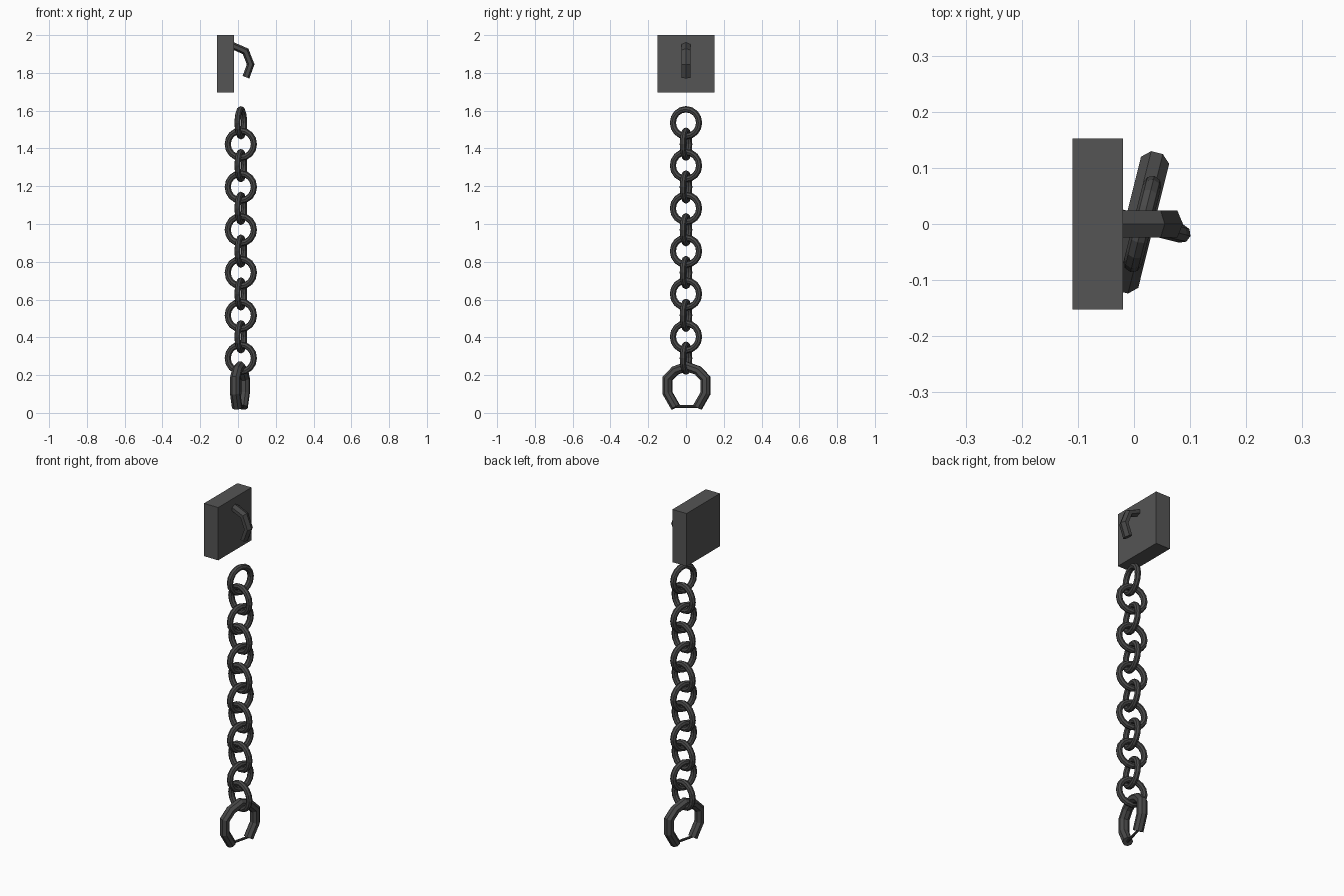
import bpy, bmesh, math
from mathutils import Vector

cube = bpy.data.objects.get("Cube")
if cube:
    bpy.data.objects.remove(cube, do_unlink=True)


def material(name, value):
    m = bpy.data.materials.new(name)
    m.use_nodes = True
    col = (value, value, value, 1)
    m.diffuse_color = col
    m.node_tree.nodes["Principled BSDF"].inputs["Base Color"].default_value = col
    return m


plate_grey = material("plate grey", 0.09)
iron = material("dark iron", 0.065)


def finish(name, bm, mat, loc=(0, 0, 0), turn=0):
    bmesh.ops.recalc_face_normals(bm, faces=bm.faces)
    mesh = bpy.data.meshes.new(name)
    bm.to_mesh(mesh)
    bm.free()
    mesh.materials.append(mat)
    ob = bpy.data.objects.new(name, mesh)
    ob.location = loc
    ob.rotation_euler.z = math.radians(turn)
    bpy.context.collection.objects.link(ob)
    return ob


def sweep(path, sides, depth, width, closed=False, offset=0.0):
    """Mitred bar along a path of (x, z) points; depth in the plane, width along y."""
    bm = bmesh.new()
    pts = [Vector(p) for p in path]
    n = len(pts)
    rings = []
    for i, p in enumerate(pts):
        before = pts[i - 1] if closed or i > 0 else None
        after = pts[(i + 1) % n] if closed or i < n - 1 else None
        t1 = (p - before).normalized() if before else (after - p).normalized()
        t2 = (after - p).normalized() if after else t1
        t = (t1 + t2).normalized()
        normal = Vector((-t.y, t.x)) / t.dot(t1)
        ring = []
        for k in range(sides):
            a = math.tau * (k + offset) / sides
            q = p + normal * depth * math.cos(a)
            ring.append(bm.verts.new((q.x, width * math.sin(a), q.y)))
        rings.append(ring)
    for i in range(n if closed else n - 1):
        a, b = rings[i], rings[(i + 1) % n]
        for k in range(sides):
            j = (k + 1) % sides
            bm.faces.new((a[k], a[j], b[j], b[k]))
    if not closed:
        bm.faces.new(rings[0])
        bm.faces.new(rings[-1])
    return bm


# Wall plate
bm = bmesh.new()
bmesh.ops.create_cube(bm, size=1)
bmesh.ops.scale(bm, vec=(0.09, 0.304, 0.304), verts=bm.verts)
finish("wall_plate", bm, plate_grey, (-0.065, 0, 1.848))

# Hook bending down from the plate
hook = [(-0.03, 1.945), (0.04, 1.914), (0.067, 1.845), (0.042, 1.777)]
finish("hook", sweep(hook, 6, 0.019, 0.028), iron)

# Chain of round links, each turned a quarter from the last
TWIST = -14
SEGMENTS = 16
circle = [(0.0715 * math.cos(math.tau * i / SEGMENTS),
           0.0715 * math.sin(math.tau * i / SEGMENTS)) for i in range(SEGMENTS)]
for i in range(12):
    turn = TWIST + (90 if i % 2 == 0 else 0)
    finish(f"chain_link_{i + 1}", sweep(circle, 8, 0.0165, 0.0165, True),
           iron, (0.015, 0, 1.536 - 0.1133 * i), turn)

# Open shackle below the chain
half = [(0.06, 0.03), (0.104, 0.105), (0.104, 0.182), (0.062, 0.224)]
shackle = half + [(0, 0.246)] + [(-x, z) for x, z in reversed(half)]
place = (0.01, 0.003, 0)
finish("shackle", sweep(shackle, 8, 0.026, 0.028, offset=0.5), iron, place, 90 + TWIST)

# Thin pin closing the shackle
finish("shackle_pin", sweep([(-0.065, 0.034), (0.065, 0.034)], 8, 0.007, 0.007),
       iron, place, 90 + TWIST)
